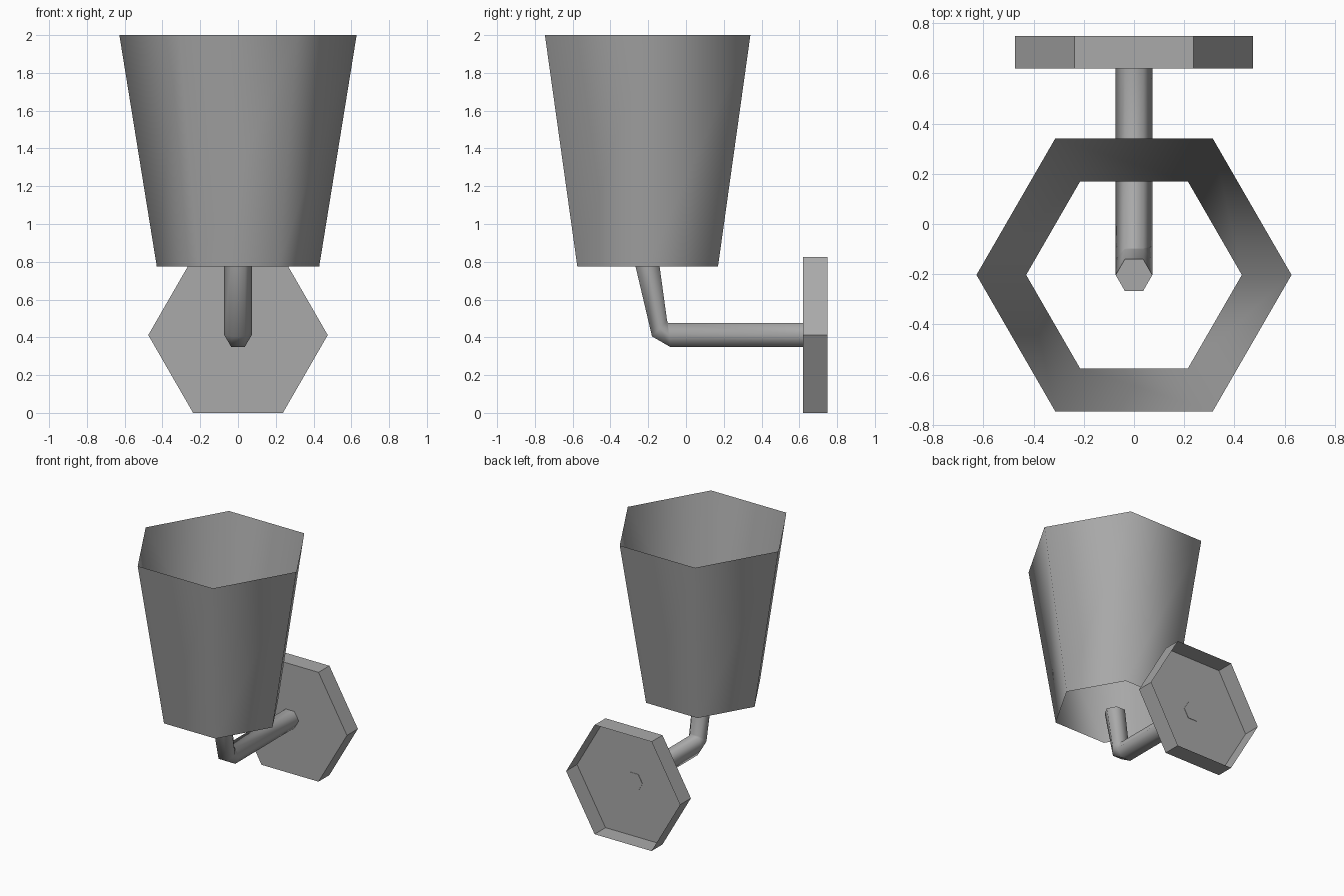
import bpy
import bmesh
from math import sin, cos, tau
from mathutils import Vector

default = bpy.data.objects.get("Cube")
if default:
    bpy.data.objects.remove(default)

grey = bpy.data.materials.new("plain grey")
grey.use_nodes = True
colour = (0.4, 0.4, 0.4, 1)
grey.diffuse_color = colour
grey.node_tree.nodes["Principled BSDF"].inputs["Base Color"].default_value = colour


def hexagon(centre, across, upward):
    """Six points around a centre, spanned by two half-axis vectors."""
    return [Vector(centre) + Vector(across) * cos(tau * i / 6)
            + Vector(upward) * sin(tau * i / 6) for i in range(6)]


def loft(name, rings, cap_first=False, cap_last=False, smooth=False):
    """Skin a row of hexagons; caps always stay flat."""
    bm = bmesh.new()
    loops = [[bm.verts.new(p) for p in ring] for ring in rings]
    for a, b in zip(loops, loops[1:]):
        for i in range(6):
            j = (i + 1) % 6
            bm.faces.new((a[i], a[j], b[j], b[i])).smooth = smooth
    caps = []
    if cap_first:
        caps.append(bm.faces.new(loops[0][::-1]))
    if cap_last:
        caps.append(bm.faces.new(loops[-1]))
    for cap in caps:
        for edge in cap.edges:
            edge.smooth = False
    mesh = bpy.data.meshes.new(name)
    bm.to_mesh(mesh)
    bm.free()
    mesh.materials.append(grey)
    obj = bpy.data.objects.new(name, mesh)
    bpy.context.collection.objects.link(obj)
    return obj


# Lamp shade: tapered tube, open at both ends
loft("lamp_shade",
     [hexagon((0, -0.203, z), (r, 0, 0), (0, r, 0))
      for z, r in ((0.775, 0.43), (2.0, 0.628))], smooth=True)

# Wall plate: shallow hexagonal dish, open towards the wall
loft("wall_plate",
     [hexagon((0, y, 0.412), (0.475, 0, 0), (0, 0, 0.476))
      for y in (0.75, 0.62)], cap_last=True)

# Bent arm: each section is given by its outer and inner (y, z) points
sections = [((0.623, 0.35), (0.623, 0.475)),
            ((-0.085, 0.35), (-0.095, 0.475)),
            ((-0.18, 0.405), (-0.1, 0.487)),
            ((-0.267, 0.775), (-0.14, 0.777))]
rings = []
for outer, inner in sections:
    low, high = Vector((0, *outer)), Vector((0, *inner))
    rings.append(hexagon((low + high) / 2, (0.073, 0, 0),
                         (high - low) / 2 / sin(tau / 6)))
loft("bent_arm", rings, cap_first=True, cap_last=True, smooth=True)
